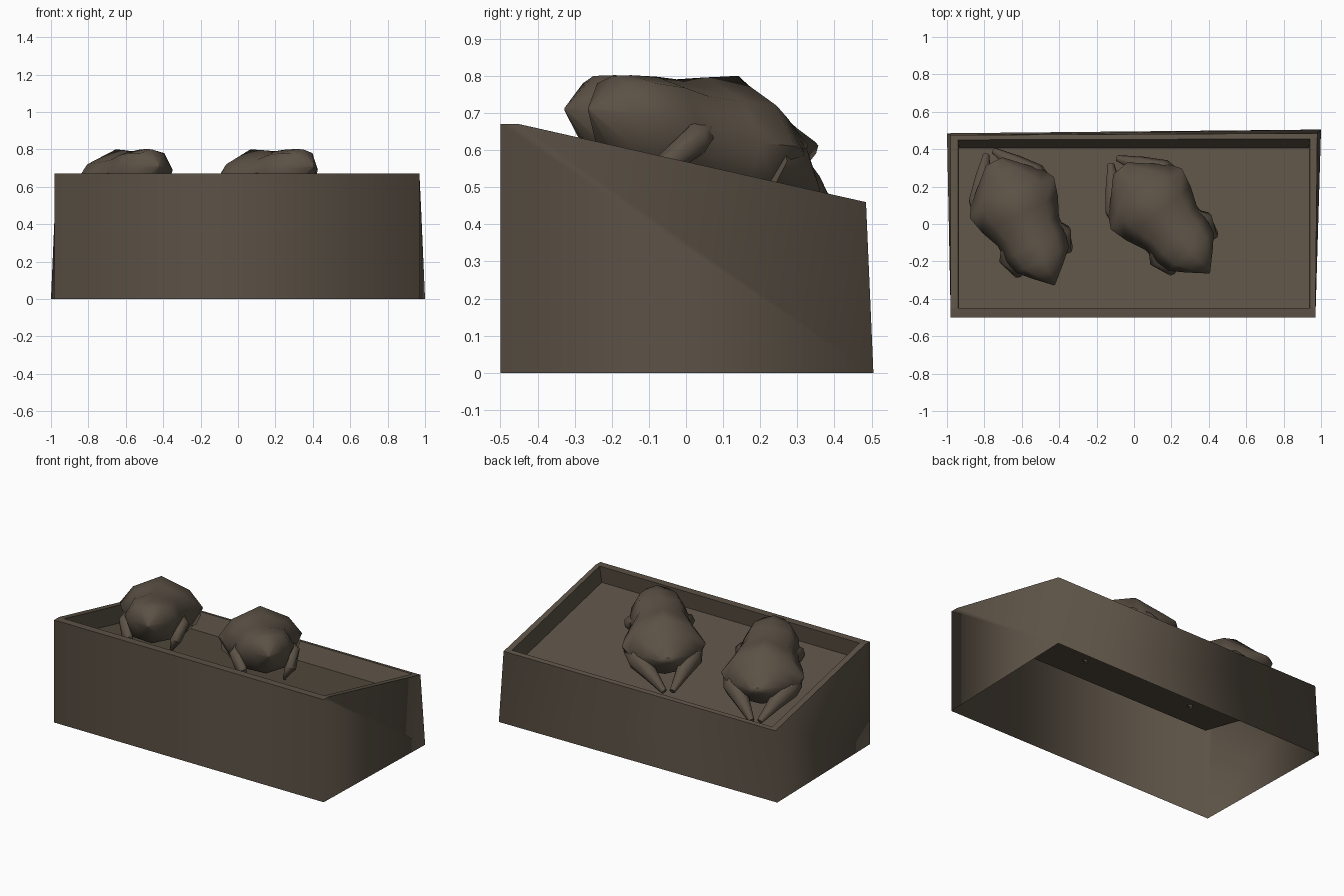
import bpy, bmesh, math
from mathutils import Vector

if "Cube" in bpy.data.objects:
    bpy.data.objects.remove(bpy.data.objects["Cube"])

brown = bpy.data.materials.new("dark brown")
brown.diffuse_color = (0.105, 0.083, 0.060, 1)
brown.use_nodes = True
brown.node_tree.nodes["Principled BSDF"].inputs["Base Color"].default_value = brown.diffuse_color


def make(name, verts, faces, angle=None, fix=False):
    me = bpy.data.meshes.new(name)
    me.from_pydata(verts, [], faces)
    if fix:
        bm = bmesh.new()
        bm.from_mesh(me)
        bmesh.ops.recalc_face_normals(bm, faces=bm.faces)
        bm.to_mesh(me)
        bm.free()
    me.materials.append(brown)
    ob = bpy.data.objects.new(name, me)
    bpy.context.scene.collection.objects.link(ob)
    if angle:
        bpy.ops.object.select_all(action='DESELECT')
        ob.select_set(True)
        bpy.context.view_layer.objects.active = ob
        bpy.ops.object.shade_smooth_by_angle(angle=math.radians(angle))
    return ob


def loft(rings):
    # skin equal-sized rings into a capped tube
    n = len(rings[0])
    verts = [p for r in rings for p in r]
    faces = [(k * n + i, k * n + (i + 1) % n, (k + 1) * n + (i + 1) % n, (k + 1) * n + i)
             for k in range(len(rings) - 1) for i in range(n)]
    faces += [tuple(range(n)), tuple(range(len(verts) - n, len(verts)))]
    return verts, faces


# ---- Outer box walls: open below, sloping top, short flat lip at the front
bottom = [(-.98, -.5, 0), (.97, -.5, 0), (1, .505, 0), (-1, .485, 0)]
rim_outer = [(-.98, -.5, .67), (.97, -.5, .67), (.97, -.45, .67),
             (.98, .485, .46), (-.98, .475, .46), (-.98, -.45, .67)]
make("box_walls", bottom + rim_outer,
     [(0, 1, 5, 4), (1, 2, 7, 6, 5), (2, 3, 8, 7), (3, 0, 4, 9, 8)], angle=120)

# ---- Rim and sunken tray, sloping with the box
rim_inner = [(-.94, -.45, .67), (.94, -.45, .67), (.94, -.44, .668),
             (.94, .455, .466), (-.94, .45, .466), (-.94, -.44, .668)]


def floor_z(y):
    return .454 - .226 * y


floor = [(x, y, floor_z(y)) for x, y in
         [(-.935, -.465), (.935, -.465), (.935, -.44), (.935, .406), (-.935, .406), (-.935, -.44)]]
faces = [(a * 6 + i, a * 6 + (i + 1) % 6, a * 6 + 6 + (i + 1) % 6, a * 6 + 6 + i)
         for a in range(2) for i in range(6)]
make("tray", rim_outer + rim_inner + floor, faces + [tuple(range(12, 18))])

# ---- Birds. Local frame: neck tip at origin, y runs towards the legs, z is world height
# body stations: y, half width, top, widest height, bottom, fullness of the upper side
BODY = [(0, .004, .715, .71, .705, .2), (.085, .095, .80, .70, .59, .2),
        (.15, .158, .802, .69, .53, .2), (.24, .178, .798, .66, .505, .22),
        (.32, .182, .79, .64, .48, .3), (.42, .225, .796, .62, .45, .38),
        (.52, .25, .80, .61, .43, .42), (.58, .215, .75, .59, .45, .4),
        (.65, .14, .69, .60, .51, .35), (.735, .05, .625, .612, .585, .3)]
WING = [(.13, .31, .66, .03), (.165, .235, .63, .047), (.145, .15, .56, .035), (.112, .185, .475, .01)]
LEG = [(.165, .49, .57, .075), (.155, .58, .55, .07), (.095, .68, .50, .045), (.024, .785, .43, .018)]


def body_ring(y, w, t, s, b, f):
    half = [(.68 * w, t - f * (t - s)), (w, s), (.72 * w, b + .22 * (s - b))]
    pts = [(0, t)] + half + [(0, b)] + [(-x, z) for x, z in reversed(half)]
    return [(x, y, z) for x, z in pts]


def limb_rings(path, side, n=7):
    pts = [Vector((side * x, y, z)) for x, y, z, r in path]
    rings = []
    for i, p in enumerate(pts):
        d = (pts[min(i + 1, len(pts) - 1)] - pts[max(i - 1, 0)]).normalized()
        a = d.cross(Vector((0, 0, 1))).normalized()
        c = d.cross(a)
        r = path[i][3]
        rings.append([tuple(p + r * (math.cos(2 * math.pi * k / n) * a + math.sin(2 * math.pi * k / n) * c))
                      for k in range(n)])
    return rings


for tag, x, y, turn in (("left", -.425, -.326, 26), ("right", .404, -.262, 40.5)):
    parts = [make(tag + "_bird_body", *loft([body_ring(*s) for s in BODY]), angle=55, fix=True)]
    for side_name, side in (("a", 1), ("b", -1)):
        parts.append(make(f"{tag}_bird_wing_{side_name}", *loft(limb_rings(WING, side)), angle=60, fix=True))
        parts.append(make(f"{tag}_bird_leg_{side_name}", *loft(limb_rings(LEG, side)), angle=60, fix=True))
    for ob in parts:
        ob.location = (x, y, 0)
        ob.rotation_euler = (0, 0, math.radians(turn))
